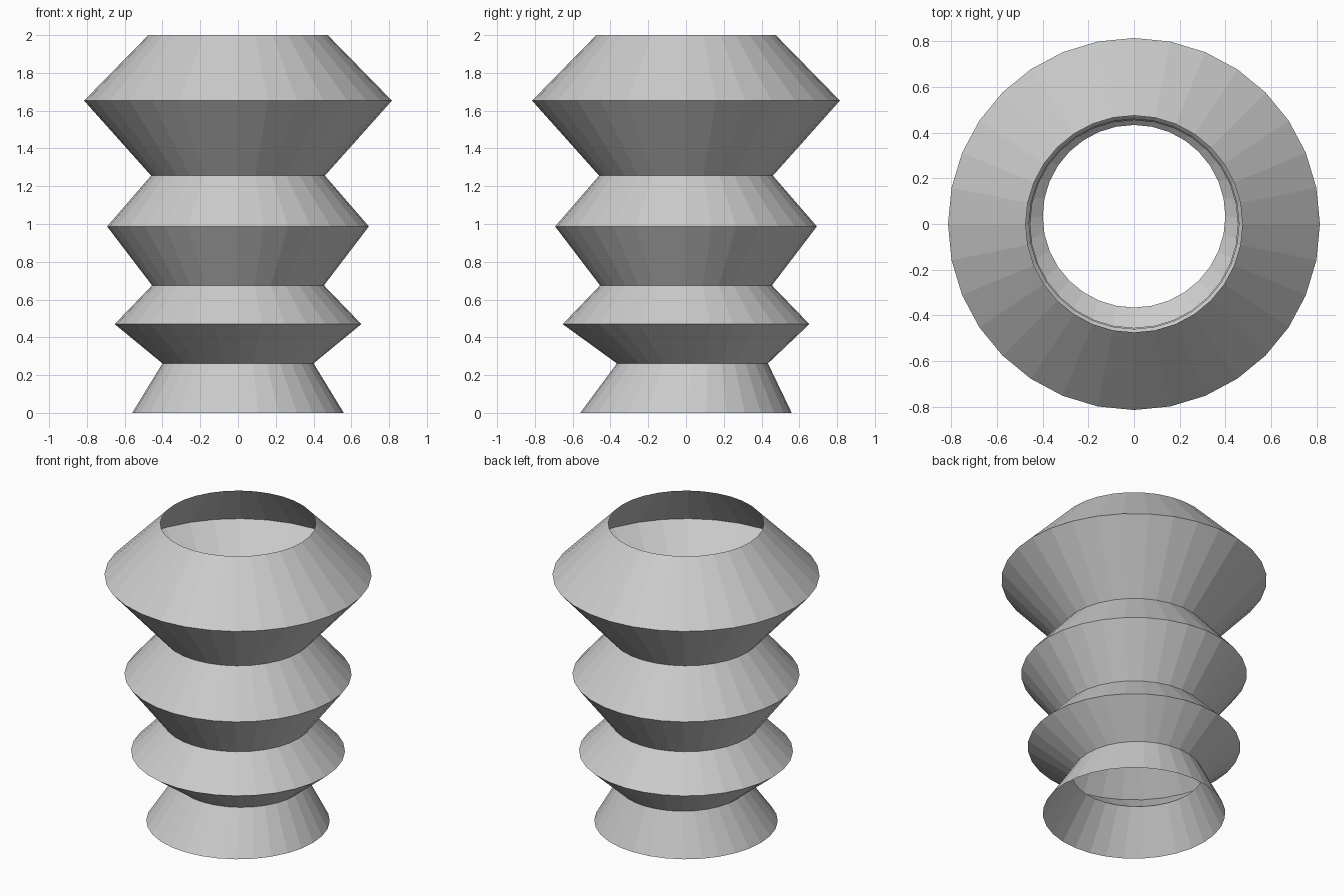
import bpy, bmesh
from math import cos, sin, pi

if "Cube" in bpy.data.objects:
    bpy.data.objects.remove(bpy.data.objects["Cube"])

SIDES = 32
# Rings from bottom to top: radius, height, y offset
RINGS = [
    (0.56, 0.0, 0.0),
    (0.40, 0.262, 0.034),   # narrow neck sits slightly back
    (0.653, 0.47, 0.0),
    (0.455, 0.675, 0.0),
    (0.693, 0.987, 0.0),
    (0.46, 1.256, 0.0),
    (0.815, 1.653, 0.0),
    (0.475, 2.0, 0.0),
]

# Open, thin-walled bellows body
bm = bmesh.new()
loops = [[bm.verts.new((r * cos(2 * pi * i / SIDES), y + r * sin(2 * pi * i / SIDES), z))
          for i in range(SIDES)] for r, z, y in RINGS]
for low, high in zip(loops, loops[1:]):
    for i in range(SIDES):
        j = (i + 1) % SIDES
        bm.faces.new((low[i], low[j], high[j], high[i]))

mesh = bpy.data.meshes.new("bellows_vase")
bm.to_mesh(mesh)
bm.free()
bpy.context.collection.objects.link(bpy.data.objects.new("bellows_vase", mesh))
